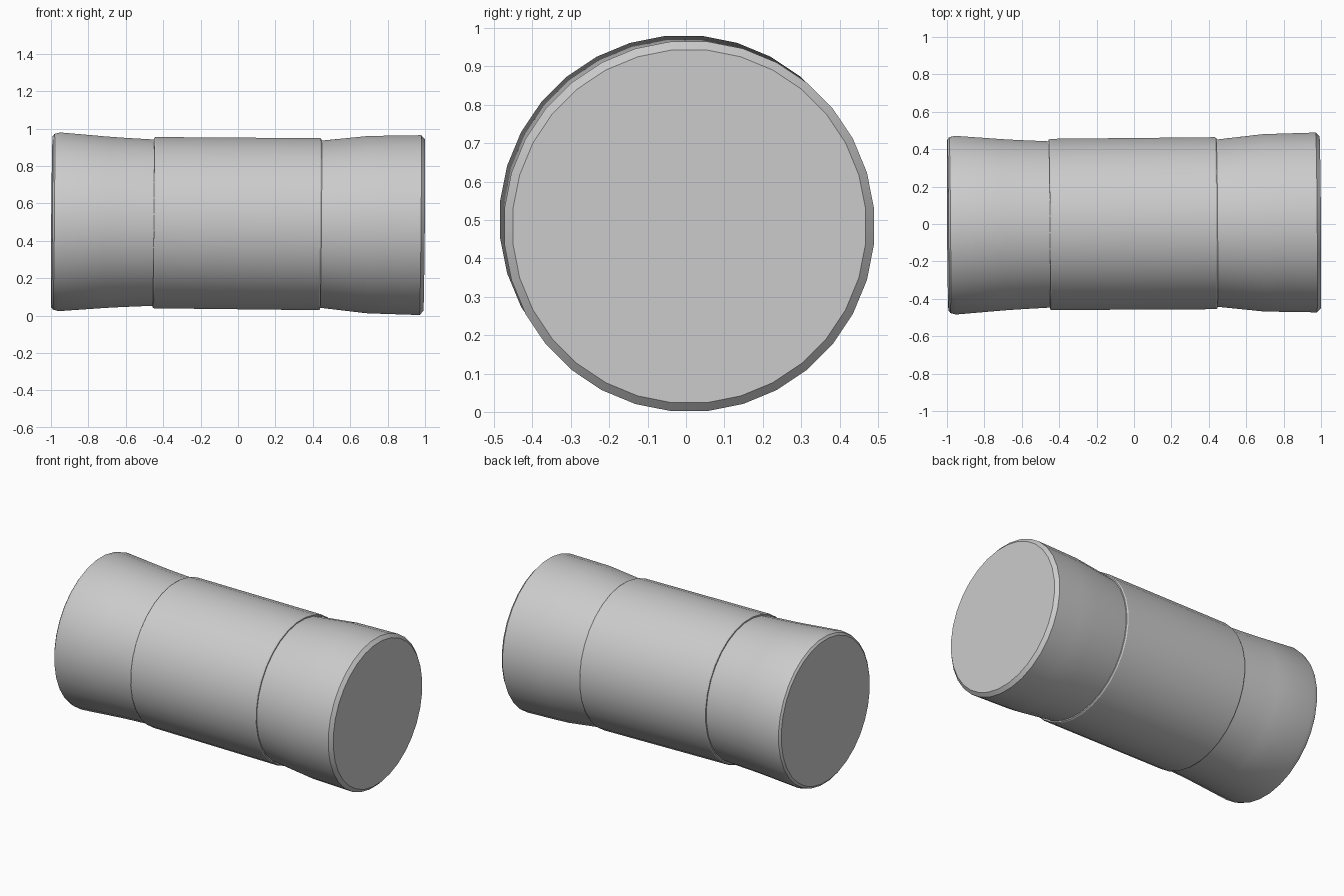
import bpy, bmesh, math
from mathutils import Vector

if "Cube" in bpy.data.objects:
    bpy.data.objects.remove(bpy.data.objects["Cube"])

SIDES = 32
CENTRE = Vector((0, 0.001, 0.4925))
AXIS = Vector((1, 0.0075, -0.0092)).normalized()   # slightly tilted barrel axis
ROT = Vector((1, 0, 0)).rotation_difference(AXIS)


def lathe(name, profile):
    """Spin (x, radius) points round the tilted axis and cap both ends."""
    bm = bmesh.new()
    rings = []
    for x, r in profile:
        ring = []
        for i in range(SIDES):
            a = 2 * math.pi * (i + 0.5) / SIDES
            p = Vector((x, r * math.cos(a), r * math.sin(a)))
            ring.append(bm.verts.new(CENTRE + ROT @ p))
        rings.append(ring)
    for a, b in zip(rings, rings[1:]):
        for i in range(SIDES):
            j = (i + 1) % SIDES
            bm.faces.new((a[i], a[j], b[j], b[i]))
    bm.faces.new(rings[0])
    bm.faces.new(rings[-1])
    bmesh.ops.recalc_face_normals(bm, faces=bm.faces)
    mesh = bpy.data.meshes.new(name)
    bm.to_mesh(mesh)
    bm.free()
    obj = bpy.data.objects.new(name, mesh)
    bpy.context.collection.objects.link(obj)
    bpy.ops.object.select_all(action='DESELECT')
    obj.select_set(True)
    bpy.context.view_layer.objects.active = obj
    bpy.ops.object.shade_smooth_by_angle(angle=math.radians(30))
    return obj


# Straight middle section with tiny eased rims
lathe("middle_sleeve", [(-0.453, 0.44), (-0.453, 0.455), (-0.445, 0.460),
                        (0.435, 0.462), (0.443, 0.457), (0.443, 0.44)])

# Flared ends with chamfered outer rims
lathe("left_flared_end", [(-0.9955, 0.458), (-0.985, 0.472), (-0.955, 0.480),
                          (-0.70, 0.460), (-0.62, 0.455), (-0.44, 0.446)])
lathe("right_flared_end", [(0.43, 0.449), (0.46, 0.451), (0.69, 0.476),
                           (0.80, 0.479), (0.975, 0.483), (0.9955, 0.461)])
